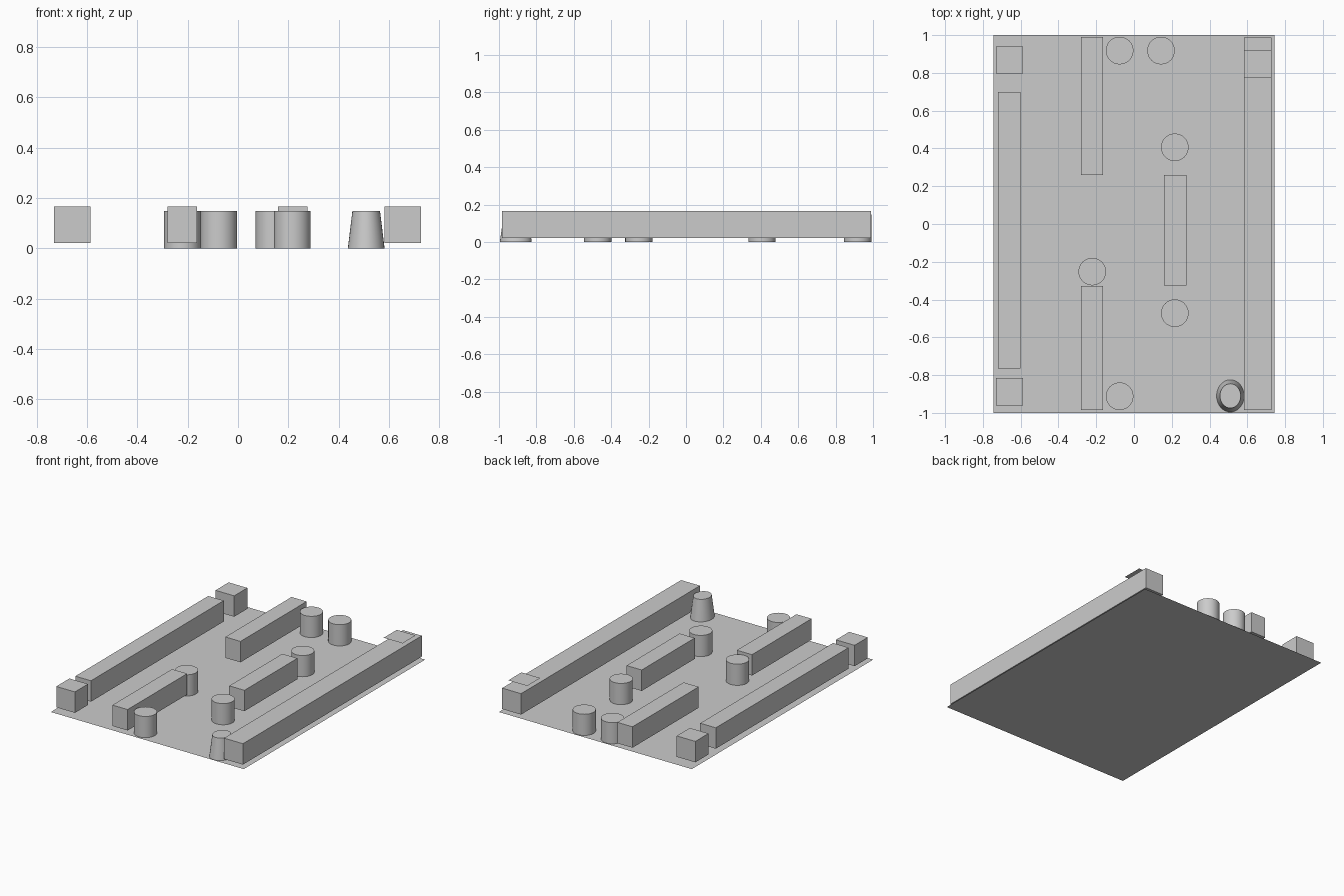
import bpy

if "Cube" in bpy.data.objects:
    bpy.data.objects.remove(bpy.data.objects["Cube"])

def finish(name, loc, dims=None):
    o = bpy.context.object
    o.name = name
    o.location = loc
    if dims:
        o.scale = dims
    bpy.ops.object.transform_apply(location=False, rotation=False, scale=True)
    return o

def plane(name, x0, x1, y0, y1, z):
    bpy.ops.mesh.primitive_plane_add(size=1)
    return finish(name, ((x0 + x1) / 2, (y0 + y1) / 2, z), (x1 - x0, y1 - y0, 1))

def block(name, x0, x1, y0, y1, z0=0.021, z1=0.167):
    bpy.ops.mesh.primitive_cube_add(size=1)
    return finish(name, ((x0 + x1) / 2, (y0 + y1) / 2, (z0 + z1) / 2),
                  (x1 - x0, y1 - y0, z1 - z0))

def drum(name, x, y, r_bottom=0.073, r_top=0.073, y_stretch=1.0, h=0.148):
    bpy.ops.mesh.primitive_cone_add(vertices=32, radius1=r_bottom, radius2=r_top, depth=h)
    o = finish(name, (x, y, h / 2), (1, y_stretch, 1))
    bpy.ops.object.shade_smooth_by_angle()
    return o

# thin floor sheet and small sheet hovering over the right counter
plane("floor", -0.745, 0.745, -1, 1, 0)
plane("counter_sheet", 0.582, 0.728, 0.775, 0.92, 0.195)

# long counters along the sides
block("right_counter", 0.582, 0.728, -0.985, 0.988)
block("left_shelf", -0.72, -0.60, -0.765, 0.70)

# corner boxes
block("back_corner_box", -0.731, -0.587, 0.796, 0.941)
block("front_corner_box", -0.731, -0.587, -0.96, -0.815)

# aisle shelves
block("back_aisle_shelf", -0.28, -0.163, 0.26, 0.99)
block("front_aisle_shelf", -0.28, -0.163, -0.985, -0.328)
block("middle_aisle_shelf", 0.16, 0.277, -0.325, 0.26)

# round drums
for i, (x, y) in enumerate([(-0.076, 0.918), (0.143, 0.918), (0.216, 0.406),
                            (-0.221, -0.252), (0.216, -0.472), (-0.076, -0.912)]):
    drum(f"drum_{i + 1}", x, y)

# tapered oval bin
drum("tapered_bin", 0.51, -0.91, 0.073, 0.055, 1.17)
